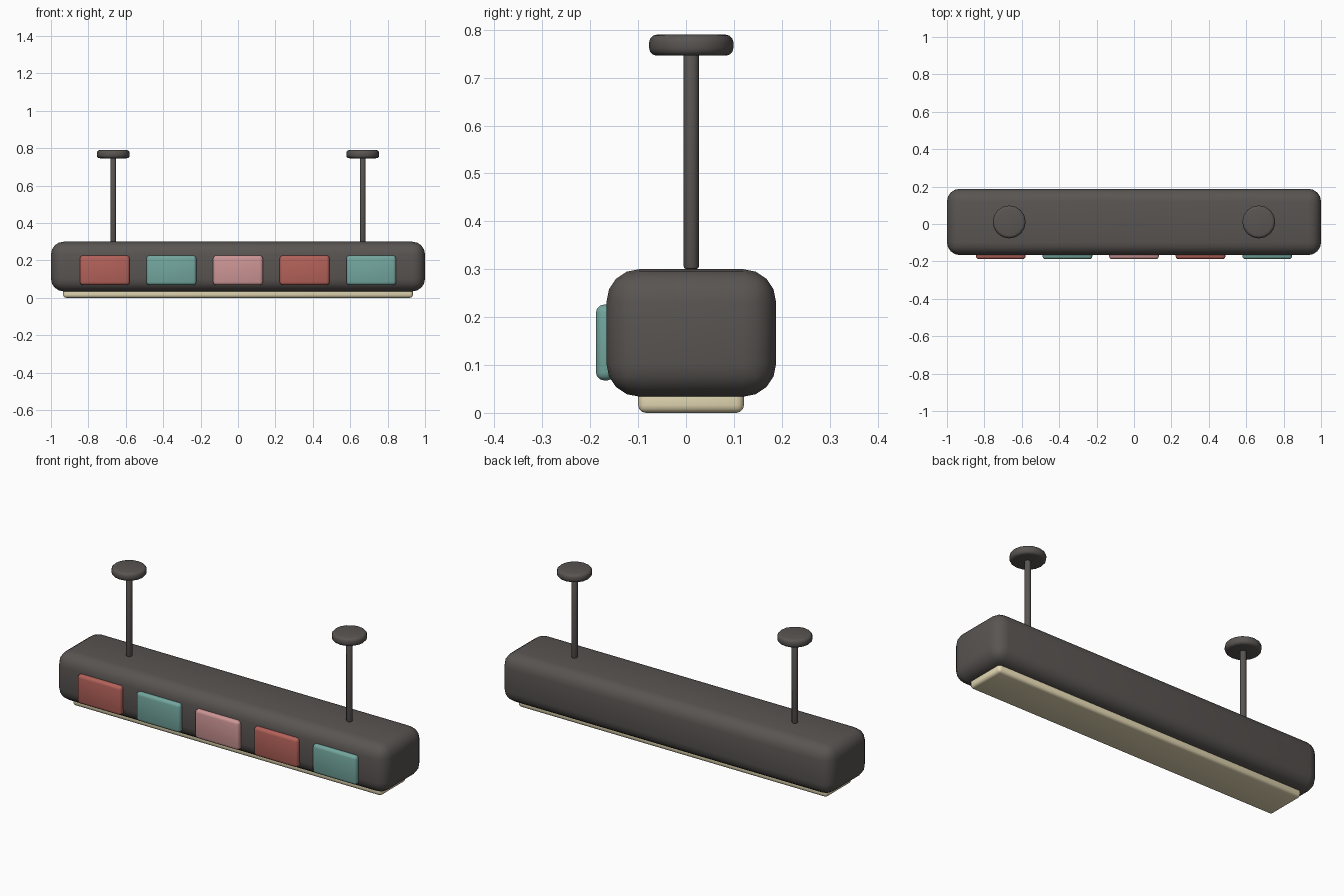
import bpy, math

if "Cube" in bpy.data.objects:
    bpy.data.objects.remove(bpy.data.objects["Cube"])

YC = 0.011  # body centre line in y


def material(name, rgb):
    m = bpy.data.materials.new(name)
    m.diffuse_color = (*rgb, 1)
    m.use_nodes = True
    m.node_tree.nodes["Principled BSDF"].inputs["Base Color"].default_value = m.diffuse_color
    return m


DARK = material("dark_metal", (0.10, 0.09, 0.085))
CREAM = material("cream_diffuser", (0.79, 0.70, 0.46))
RED = material("red", (0.45, 0.12, 0.10))
TEAL = material("teal", (0.17, 0.38, 0.34))
PINK = material("pink", (0.61, 0.30, 0.30))


def finish(ob, name, mat, bevel, segments):
    ob.name = name
    ob.data.materials.append(mat)
    bpy.ops.object.transform_apply(location=False, rotation=False, scale=True)
    mod = ob.modifiers.new("bevel", 'BEVEL')
    mod.width, mod.segments = bevel, segments
    mod.limit_method = 'ANGLE'
    mod.angle_limit = math.radians(40)
    bpy.ops.object.modifier_apply(modifier=mod.name)
    bpy.ops.object.shade_smooth_by_angle(angle=math.radians(35))


def box(name, lo, hi, mat, bevel, segments=3):
    bpy.ops.mesh.primitive_cube_add(size=1, location=[(a + b) / 2 for a, b in zip(lo, hi)])
    ob = bpy.context.object
    ob.scale = [b - a for a, b in zip(lo, hi)]
    finish(ob, name, mat, bevel, segments)


def cylinder(name, x, r, z0, z1, mat, bevel, sides, segments=2):
    bpy.ops.mesh.primitive_cylinder_add(vertices=sides, radius=r, depth=z1 - z0,
                                        location=(x, YC, (z0 + z1) / 2))
    finish(bpy.context.object, name, mat, bevel, segments)


# Housing and the light diffuser beneath it
box("housing", (-1, -0.166, 0.034), (1, 0.188, 0.30), DARK, 0.068, 4)
box("diffuser", (-0.935, -0.10, 0.0), (0.935, 0.121, 0.06), CREAM, 0.016)

# Coloured panels along the front
for i, mat in enumerate((RED, TEAL, PINK, RED, TEAL)):
    x = (i - 2) * 0.356
    box(f"front_panel_{i + 1}", (x - 0.133, -0.188, 0.068), (x + 0.133, -0.148, 0.226), mat, 0.016)

# Ceiling rods with round mounting plates
for side, x in (("left", -0.667), ("right", 0.667)):
    cylinder(f"{side}_rod", x, 0.016, 0.30, 0.765, DARK, 0.006, 12)
    cylinder(f"{side}_ceiling_plate", x, 0.088, 0.746, 0.79, DARK, 0.016, 16, 3)
